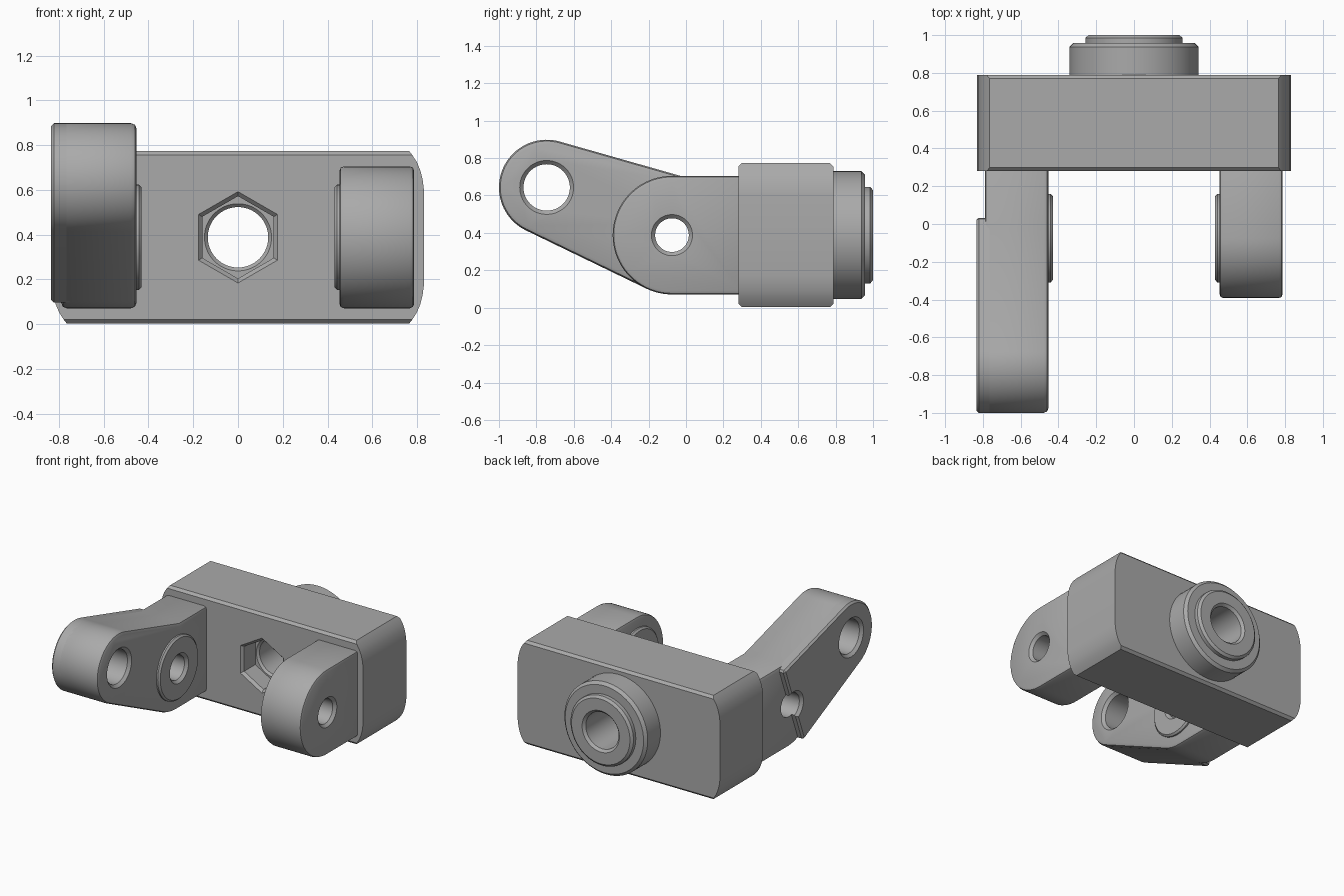
import bpy, bmesh, math
from math import sin, cos, radians

if "Cube" in bpy.data.objects:
    bpy.data.objects.remove(bpy.data.objects["Cube"], do_unlink=True)

# Single grey material
steel = bpy.data.materials.new("mid_grey")
steel.use_nodes = True
GREY = (0.4, 0.4, 0.4, 1)
steel.diffuse_color = GREY
steel.node_tree.nodes["Principled BSDF"].inputs["Base Color"].default_value = GREY

MID_Z = 0.388           # height of the main axis
PIVOT = (-0.075, MID_Z)  # y, z of the pivot hole
TIP = (-0.745, 0.643)    # y, z of the long arm's end hole
PIVOT_R, TIP_R = 0.317, 0.255


def place(axis, pos, a, b):
    return (pos, a, b) if axis == "x" else (a, pos, b)


def make(name, bm):
    bmesh.ops.recalc_face_normals(bm, faces=bm.faces)
    mesh = bpy.data.meshes.new(name)
    bm.to_mesh(mesh)
    bm.free()
    mesh.materials.append(steel)
    ob = bpy.data.objects.new(name, mesh)
    bpy.context.collection.objects.link(ob)
    return ob


def loft(name, axis, loops):
    """Skin a list of (position, outline) loops and cap both ends."""
    bm = bmesh.new()
    rows = [[bm.verts.new(place(axis, p, a, b)) for a, b in pts] for p, pts in loops]
    n = len(rows[0])
    for r0, r1 in zip(rows, rows[1:]):
        for i in range(n):
            j = (i + 1) % n
            bm.faces.new((r0[i], r0[j], r1[j], r1[i]))
    bm.faces.new(rows[0])
    bm.faces.new(rows[-1])
    return make(name, bm)


def arc(center, r, start, end, n):
    return [(center[0] + r * cos(radians(start + (end - start) * i / n)),
             center[1] + r * sin(radians(start + (end - start) * i / n)))
            for i in range(n + 1)]


def lathe(name, axis, center, rings, sides=64):
    """Turned part from (position, radius) rings; six sides gives a hex."""
    return loft(name, axis, [(p, arc(center, r, 90, 450, sides)[:-1]) for p, r in rings])


def apply_all(ob):
    bpy.ops.object.select_all(action="DESELECT")
    bpy.context.view_layer.objects.active = ob
    ob.select_set(True)
    for m in list(ob.modifiers):
        bpy.ops.object.modifier_apply(modifier=m.name)


def bevel(ob, width, segments=2):
    m = ob.modifiers.new("edge", "BEVEL")
    m.width, m.segments = width, segments
    m.limit_method, m.angle_limit = "ANGLE", radians(40)
    apply_all(ob)


def cut(ob, *cutters):
    for c in cutters:
        c.hide_render = True
        m = ob.modifiers.new("cut", "BOOLEAN")
        m.operation, m.solver, m.object = "DIFFERENCE", "EXACT", c
    apply_all(ob)


# Main block with bowed ends and chamfered long edges
quarter = [(0.83, 0.217), (0.825, 0.256), (0.815, 0.297), (0.80, 0.334), (0.779, 0.367), (0.765, 0.385)]
side = [(x, -z) for x, z in reversed(quarter)] + quarter
outline = [(x, MID_Z + z) for x, z in side + [(-x, -z) for x, z in side]]
block = loft("main_block", "y", [(0.28, outline), (0.788, outline)])
bm = bmesh.new()
bm.from_mesh(block.data)
long_edges = [e for e in bm.edges if e.calc_length() > 1]
bmesh.ops.bevel(bm, geom=long_edges, offset=0.018, segments=1, affect="EDGES")
bm.to_mesh(block.data)
bm.free()

# Stepped rear collar
axis_c = (0, MID_Z)
collar = lathe("rear_collar", "y", axis_c, [
    (0.77, 0.342), (0.937, 0.342), (0.957, 0.322), (0.957, 0.258), (0.985, 0.258), (1.0, 0.24)])

# Short arm on the left
stem_end = 0.32
short_outline = arc(PIVOT, PIVOT_R, 90, 270, 40) + [
    (stem_end, MID_Z - PIVOT_R), (stem_end, MID_Z + PIVOT_R)]
short_arm = loft("left_short_arm", "x", [(0.453, short_outline), (0.787, short_outline)])
bevel(short_arm, 0.02)

# Long arm on the right: two round ends joined by tangent sides
dy, dz = TIP[0] - PIVOT[0], TIP[1] - PIVOT[1]
lean = math.degrees(math.atan2(dz, dy))
spread = math.degrees(math.acos((PIVOT_R - TIP_R) / math.hypot(dy, dz)))
top_a, low_a = lean - spread, lean + spread
tip_arc = arc(TIP, TIP_R, top_a, low_a, 40)
bend = PIVOT[0] + PIVOT_R * (1 - sin(radians(top_a))) / cos(radians(top_a))
long_outline = tip_arc + arc(PIVOT, PIVOT_R, low_a, 270, 8) + [
    (stem_end, MID_Z - PIVOT_R), (stem_end, MID_Z + PIVOT_R), (bend, MID_Z + PIVOT_R)]
long_arm = loft("right_long_arm", "x", [(-0.79, long_outline), (-0.453, long_outline)])
bevel(long_arm, 0.025)

# Raised outer pad, ending square across the pivot hole
pad_outline = tip_arc + arc(PIVOT, PIVOT_R, low_a, lean + 90, 2) + arc(PIVOT, PIVOT_R, lean - 90, top_a, 2)
pad = loft("right_arm_pad", "x", [(-0.835, pad_outline), (-0.74, pad_outline)])
bevel(pad, 0.015, 1)

# Low round faces on the inner sides of the arms
faces = [lathe(n, "x", PIVOT, [(s * 0.47, 0.235), (s * 0.442, 0.235), (s * 0.43, 0.222)])
         for n, s in (("left_pivot_face", 1), ("right_pivot_face", -1))]

# Hole cutters with flared mouths
bore = lathe("bore_cutter", "y", axis_c, [
    (0.2, 0.15), (0.43, 0.15), (0.445, 0.135), (0.982, 0.135), (1.02, 0.173)])
hexagon = lathe("hex_cutter", "y", axis_c, [(0.26, 0.224), (0.30, 0.184), (0.43, 0.184)], 6)


def pin_hole(name, center, r, inner, outer):
    s = 1 if outer > 0 else -1
    lip, out = 0.02, 0.03
    return lathe(name, "x", center, [
        (inner - s * out, r + lip + out), (inner + s * lip, r),
        (outer - s * lip, r), (outer + s * out, r + lip + out)])


left_pin = pin_hole("left_pin_cutter", PIVOT, 0.09, 0.43, 0.787)
right_pin = pin_hole("right_pin_cutter", PIVOT, 0.09, -0.43, -0.835)
tip_pin = pin_hole("tip_pin_cutter", TIP, 0.124, -0.453, -0.835)

cut(block, bore, hexagon)
cut(collar, bore)
cut(short_arm, left_pin)
cut(faces[0], left_pin)
cut(faces[1], right_pin)
cut(long_arm, right_pin, tip_pin)
cut(pad, right_pin, tip_pin)

for c in (bore, hexagon, left_pin, right_pin, tip_pin):
    bpy.data.objects.remove(c, do_unlink=True)

# Smooth the round surfaces, keep hard edges
bpy.ops.object.select_all(action="DESELECT")
for ob in (block, collar, short_arm, long_arm, pad, *faces):
    ob.select_set(True)
bpy.context.view_layer.objects.active = block
bpy.ops.object.shade_smooth_by_angle(angle=radians(25))
